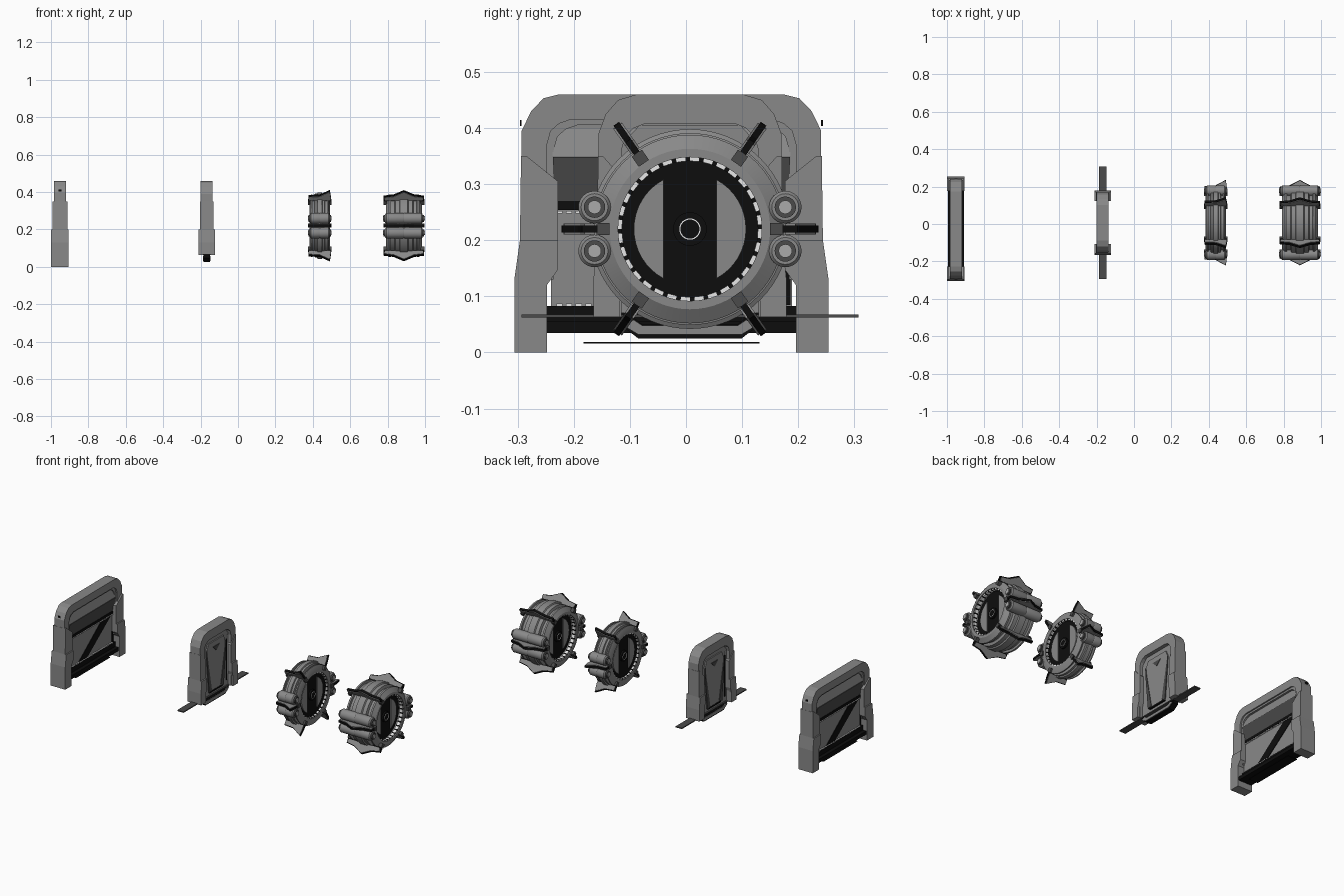
import bpy, bmesh, math
from mathutils import Matrix, Vector

if bpy.data.objects.get("Cube"):
    bpy.data.objects.remove(bpy.data.objects["Cube"])


def material(name, v):
    m = bpy.data.materials.new(name)
    m.use_nodes = True
    m.diffuse_color = (v, v, v, 1)
    m.node_tree.nodes["Principled BSDF"].inputs["Base Color"].default_value = (v, v, v, 1)
    return m


GREY = material("mid grey", 0.25)
LIGHT = material("light grey", 0.4)
DARK = material("dark grey", 0.07)
BLACK = material("black", 0.004)
WHITE = material("white", 0.85)


def finish(name, bm, mat, smooth=False):
    bmesh.ops.recalc_face_normals(bm, faces=bm.faces)
    me = bpy.data.meshes.new(name)
    bm.to_mesh(me)
    bm.free()
    ob = bpy.data.objects.new(name, me)
    bpy.context.collection.objects.link(ob)
    me.materials.append(mat)
    if smooth:
        bpy.ops.object.select_all(action='DESELECT')
        ob.select_set(True)
        bpy.context.view_layer.objects.active = ob
        bpy.ops.object.shade_smooth_by_angle(angle=math.radians(25))
    return ob


def prism(name, rings, mat):
    """Closed solid from two matching outlines."""
    bm = bmesh.new()
    a, b = [[bm.verts.new(p) for p in r] for r in rings]
    n = len(a)
    bm.faces.new(a)
    bm.faces.new(b)
    for i in range(n):
        bm.faces.new((a[i], a[(i + 1) % n], b[(i + 1) % n], b[i]))
    return finish(name, bm, mat)


def slab(name, pts, x0, x1, mat, at):
    """Outline in y, z extruded along x around the door centre."""
    return prism(name, [[(at[0] + x, at[1] + y, z) for y, z in pts] for x in (x0, x1)], mat)


def box(name, y0, y1, z0, z1, x0, x1, mat, at):
    return slab(name, [(y0, z0), (y1, z0), (y1, z1), (y0, z1)], x0, x1, mat, at)


def both(name, pts, x0, x1, mat, at):
    """Same slab on both faces, turned half round the vertical axis."""
    for s in (1, -1):
        slab(name, [(s * y, z) for y, z in pts], s * x0, s * x1, mat, at)


def rect(y0, y1, z0, z1):
    return [(y0, z0), (y1, z0), (y1, z1), (y0, z1)]


def arch(name, outer, inner, half, mat, at):
    """Arched frame between two matching half outlines."""
    o = outer + [(-y, z) for y, z in reversed(outer)]
    i = inner + [(-y, z) for y, z in reversed(inner)]
    slab(name, o + i[::-1], -half, half, mat, at)


def lathe(name, profile, centre, mat, segs=64):
    """Closed (x, radius) profile spun round the x axis."""
    bm = bmesh.new()
    vs = [bm.verts.new((x, 0, r)) for x, r in profile]
    es = [bm.edges.new((vs[i], vs[(i + 1) % len(vs)])) for i in range(len(vs))]
    bmesh.ops.spin(bm, geom=vs + es, axis=(1, 0, 0), cent=(0, 0, 0),
                   angle=2 * math.pi, steps=segs, use_duplicate=False)
    bmesh.ops.remove_doubles(bm, verts=bm.verts, dist=0.0003)
    bmesh.ops.translate(bm, verts=bm.verts, vec=centre)
    return finish(name, bm, mat, True)


# ---- wide rectangular door ----
A = (-0.952, -0.026)
outer = [(.28, 0), (.28, .13), (.267, .22), (.267, .395), (.25, .43), (.228, .453), (.2, .46)]
inner = [(.222, 0), (.222, .13), (.222, .22), (.222, .37), (.215, .395), (.2, .408), (.18, .415)]
arch("wide_door_frame", outer, inner, .032, GREY, A)
lip = [(y - .012, z - .01 if z > .3 else z) for y, z in inner]
arch("wide_door_inner_lip", [p for p in inner if p[1] > .1], [p for p in lip if p[1] > .1], .024, GREY, A)
for s in (1, -1):
    slab("wide_door_upper_leg", [(s * y, z) for y, z in
         [(.27, .2), (.268, .35), (.258, .35), (.202, .305), (.202, .2)]], -.04, .04, GREY, A)
    slab("wide_door_lower_leg", [(s * y, z) for y, z in
         [(.28, 0), (.28, .13), (.27, .2), (.202, .2), (.202, .148), (.222, .12), (.222, 0)]],
         -.047, .047, GREY, A)
    box("wide_door_side_port", s * .267, s * .27, .404, .414, -.008, .008, BLACK, A)
box("wide_door_leaf", -.215, .215, .06, .41, -.012, .012, GREY, A)
# sloped hood over the leaf on each face
for s in (1, -1):
    low = [(A[0] + s * x, A[1] + y, z) for y in (-.212,) for x, z in ((.01, .27), (.014, .27), (.026, .35), (.01, .405))]
    prism("wide_door_hood", [low, [(x, y + .424, z) for x, y, z in low]], GREY)
    cover = [(A[0] + s * x, A[1] - .211, z) for x, z in ((.012, .27), (.016, .27), (.029, .348), (.024, .348))]
    prism("wide_door_hood_panel", [cover, [(x, y + .422, z) for x, y, z in cover]], DARK)
both("wide_door_top_seam", rect(-.215, .215, .254, .27), .012, .018, BLACK, A)
both("wide_door_diagonal_band", [(-.11, .085), (-.03, .085), (.2, .254), (.11, .254)], .012, .015, BLACK, A)
both("wide_door_edge_band", rect(.2, .212, .085, .15), .012, .015, BLACK, A)
for z in (.25, .085):
    for i in range(24):
        y = -.205 + i * .0172
        both("wide_door_seam_dash", rect(y, y + .011, z - .002, z + .002), .012, .019, WHITE, A)
box("wide_door_sill", -.222, .222, .035, .083, -.02, .02, BLACK, A)
box("wide_door_threshold", -.222, .222, .035, .055, -.042, .042, BLACK, A)
box("wide_door_floor_plate", -.157, .157, .016, .019, -.03, .03, BLACK, A)

# ---- narrow rectangular door ----
B = (-0.168, 0.007)
outer = [(.172, .063), (.172, .13), (.163, .2), (.163, .39), (.15, .425), (.128, .45), (.095, .46)]
inner = [(.122, .063), (.122, .13), (.122, .2), (.122, .36), (.115, .385), (.1, .4), (.08, .408)]
arch("narrow_door_frame", outer, inner, .032, GREY, B)
for s in (1, -1):
    slab("narrow_door_upper_leg", [(s * y, z) for y, z in
         [(.165, .2), (.164, .35), (.155, .35), (.115, .305), (.115, .2)]], -.036, .036, GREY, B)
    slab("narrow_door_lower_leg", [(s * y, z) for y, z in
         [(.172, .063), (.172, .13), (.165, .2), (.115, .2), (.115, .15), (.125, .12), (.125, .063)]],
         -.044, .044, GREY, B)
leaf = [(-.122, .07), (.122, .07), (.122, .37), (.09, .405), (-.09, .405), (-.122, .37)]
slab("narrow_door_leaf", leaf, -.014, .014, GREY, B)
both("narrow_door_centre_panel", [(-.06, .09), (.06, .09), (.085, .34), (.07, .375), (-.07, .375), (-.085, .34)],
     .014, .021, GREY, B)
for s in (1, -1):
    both("narrow_door_side_taper", [(s * .068, .09), (s * .088, .3), (s * .088, .34), (s * .042, .1)],
         .019, .024, DARK, B)
both("narrow_door_chevron", [(-.03, .345), (.03, .345), (0, .315)], .02, .024, DARK, B)
both("narrow_door_bottom_seam", rect(-.06, .06, .085, .094), .014, .023, BLACK, B)
both("narrow_door_edge_seam", rect(.1, .107, .1, .34), .014, .018, BLACK, B)
both("narrow_door_edge_light", rect(.108, .111, .1, .36), .014, .019, WHITE, B)
box("narrow_door_floor_rail", -.3, .3, .062, .068, -.02, .02, DARK, B)
slab("narrow_door_keel", [(-.125, .062), (-.122, .048), (-.092, .025), (.092, .025), (.122, .048), (.125, .062),
     (.1, .062), (.085, .05), (-.085, .05), (-.1, .062)], -.017, .017, BLACK, B)
both("narrow_door_keel_face", [(-.122, .05), (-.092, .032), (.092, .032), (.122, .05), (.1, .058), (.085, .048),
     (-.085, .048), (-.1, .058)], .017, .02, GREY, B)


# ---- round hatches ----
def fin(name, outline, t0, t1, angle, centre, mat):
    rot = Matrix.Rotation(angle, 4, 'X')
    prism(name, [[Vector(centre) + rot @ Vector((x, r, t)) for x, r in outline] for t in (t0, t1)], mat)


def hatch(prefix, x, k, crest):
    c = (x, .007, .22)
    half = [(0, .178), (.02, .178), (.024, .171), (.046, .171), (.05, .156), (.068, .156),
            (.07, .168), (.08, .168), (.096, .143), (.096, .128)]
    ring = [(-d * k, r) for d, r in half[:0:-1]] + [(d * k, r) for d, r in half]
    lathe(prefix + "_ring", ring, c, GREY)
    d = .06 * k
    lathe(prefix + "_shutter", [(-d, 0), (-d, .13), (d, .13), (d, 0)], c, BLACK)
    for s in (1, -1):
        # bright toothed rim inside the opening
        rim = [(s * .07 * k, .121), (s * .09 * k, .121), (s * .09 * k, .1285), (s * .07 * k, .1285)]
        ob = lathe(prefix + "_rim", rim, c, WHITE, 96)
        ob.data.materials.append(BLACK)
        for f in ob.data.polygons:
            a = math.atan2(f.center.z - c[2], f.center.y - c[1])
            f.material_index = 1 if int((a + math.pi) / (2 * math.pi) * 96) % 3 == 0 else 0
        hub = [(s * d, 0), (s * (d + .01), 0), (s * (d + .01), .03), (s * d, .03)]
        lathe(prefix + "_hub", hub, c, BLACK, 32)
        dot = [(s * (d + .01), .017), (s * (d + .012), .017), (s * (d + .012), .019), (s * (d + .01), .019)]
        lathe(prefix + "_hub_ring", dot, c, WHITE, 32)
        # curved window segments
        for side in (1, -1):
            arc = [math.radians(-62 + 124 * i / 16) for i in range(17)]
            pts = [(side * .1 * math.cos(a), c[2] + .1 * math.sin(a)) for a in arc]
            slab(prefix + "_segment", pts, s * d, s * (d + .006), GREY, c)
    # paired side cylinders
    e = .112 * k
    for sy in (1, -1):
        for sz in (1, -1):
            p = (x, c[1] + sy * .17, c[2] + sz * .039)
            lathe(prefix + "_cylinder", [(-e + .012, 0), (-e + .012, .024), (-e + .018, .029), (-.006, .029),
                  (0, .027), (.006, .029), (e - .018, .029), (e - .012, .024), (e - .012, 0)], p, GREY, 24)
            lathe(prefix + "_cylinder_collar", [(-e + .004, 0), (-e + .004, .019), (e - .004, .019), (e - .004, 0)],
                  p, DARK, 24)
            lathe(prefix + "_cylinder_pin", [(-e, 0), (-e, .012), (e, .012), (e, 0)], p, LIGHT, 24)
    # radial crested clamps
    for deg in (0, 55, 125, 180, 235, 305):
        a = math.radians(deg)
        base = [(e - .004, .185), (e - .004, .145), (.09 * k, .145), (.09 * k, .165),
                (-.09 * k, .165), (-.09 * k, .145), (-e + .004, .145), (-e + .004, .185)]
        fin(prefix + "_clamp_core", base + crest, -.006, .006, a, c, BLACK)
        trim = [(u * .97, r - .004) for u, r in crest]
        for s in (1, -1):
            fin(prefix + "_clamp_plate", [(.1 * k, .17), (-.1 * k, .17)] + trim, s * .006, s * .0095, a, c, GREY)
            fin(prefix + "_clamp_foot", [(s * .09 * k, .143), (s * (e - .002), .143),
                (s * (e - .002), .165), (s * .09 * k, .165)], -.011, .011, a, c, DARK)


hatch("thin_hatch", .437, .57, [(-.06, .196), (.0, .2), (.054, .229), (.058, .2)])
hatch("thick_hatch", .887, 1, [(-.108, .192), (-.055, .2), (0, .228), (.055, .2), (.108, .192)])
